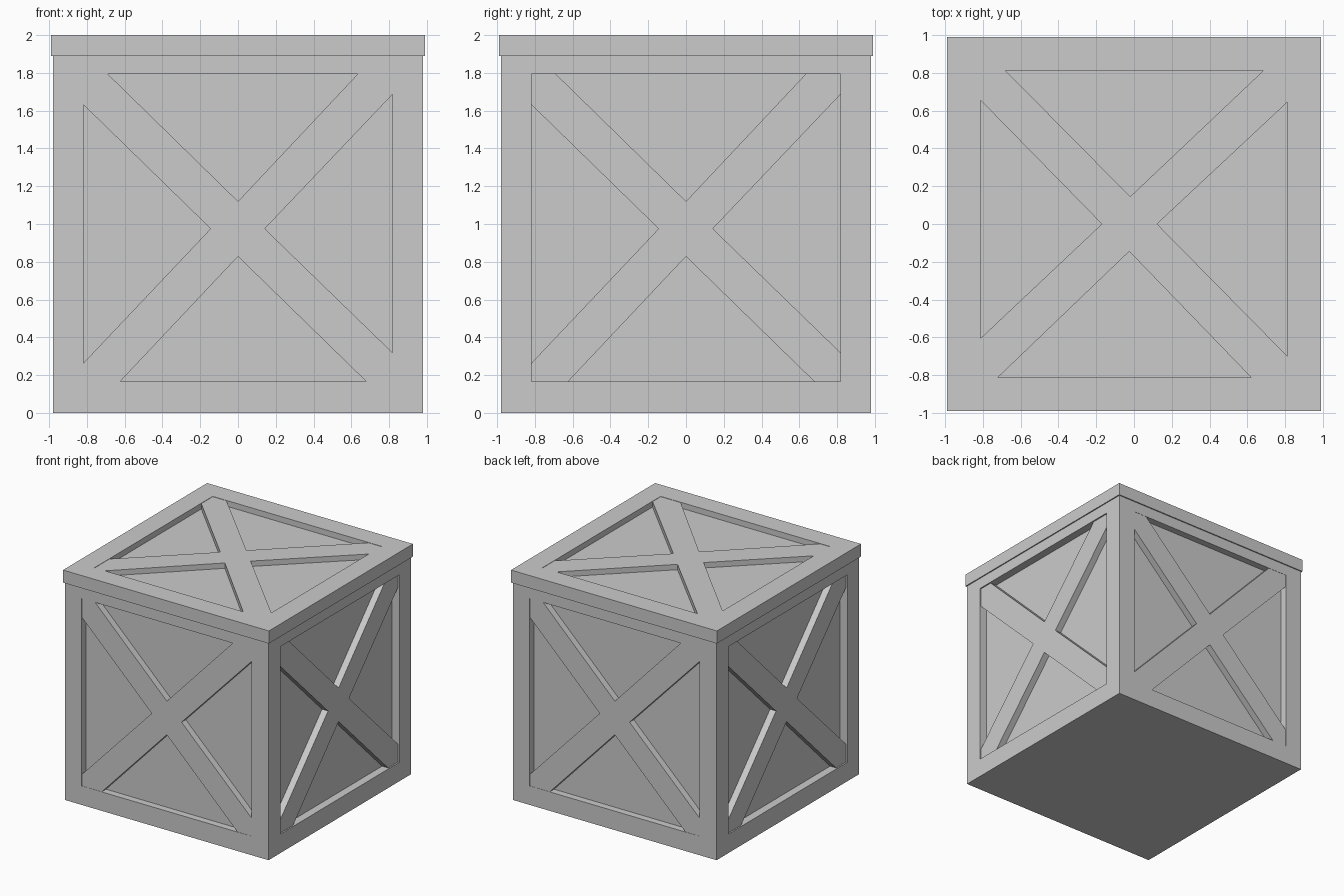
import bpy, bmesh
from math import pi
from mathutils import Matrix, Vector

if "Cube" in bpy.data.objects:
    bpy.data.objects.remove(bpy.data.objects["Cube"])


def finish(bm, name):
    bmesh.ops.recalc_face_normals(bm, faces=bm.faces)
    me = bpy.data.meshes.new(name)
    bm.to_mesh(me)
    bm.free()
    ob = bpy.data.objects.new(name, me)
    bpy.context.collection.objects.link(ob)
    return ob


def recessed_box(name, half, z0, z1, lo, hi, pick, depth):
    """Box whose picked faces get a sunken panel bounded by lo..hi."""
    bm = bmesh.new()
    bmesh.ops.create_cube(bm, size=2)
    mid, hz = (z0 + z1) / 2, (z1 - z0) / 2
    for v in bm.verts:
        v.co = (v.co.x * half, v.co.y * half, v.co.z * hz + mid)
    bm.normal_update()
    for f in [f for f in bm.faces if pick(f.normal)]:
        n = f.normal.copy()
        ax = max(range(3), key=lambda i: abs(n[i]))
        bmesh.ops.inset_individual(bm, faces=[f], thickness=0.02)
        c = f.calc_center_median()
        d = depth[ax]
        inner = [v.co - c for v in f.verts]
        for v, r in zip(f.verts, inner):
            for i in range(3):
                if i != ax:
                    v.co[i] = hi[i] if r[i] > 0 else lo[i]
        # sink the panel with straight walls
        res = bmesh.ops.extrude_discrete_faces(bm, faces=[f])
        for v in res['faces'][0].verts:
            v.co -= n * d
    return finish(bm, name)


def cross_brace(name, outline, bottom, top, matrix):
    """X-shaped board extruded from its outline along local z."""
    bm = bmesh.new()
    face = bm.faces.new([bm.verts.new((u, v, bottom)) for u, v in outline])
    res = bmesh.ops.extrude_face_region(bm, geom=[face])
    for v in res['geom']:
        if isinstance(v, bmesh.types.BMVert):
            v.co.z = top
    bm.transform(matrix)
    return finish(bm, name)


HALF = 0.98
DEPTH = (0.07, 0.06, 0.05)

# crate body with a sunken panel on each side
recessed_box("crate_body", HALF, 0, 1.89, (-.817, -.817, .165), (.817, .817, 1.795),
             lambda n: abs(n.z) < 0.5, DEPTH)

# lid with a sunken top panel
recessed_box("lid", 0.99, 1.89, 2.0, (-.812, -.812, 0), (.812, .812, 0),
             lambda n: n.z > 0.5, DEPTH)

# cross braces on the four sides
side = [(-.817, 1.63), (-.145, .975), (-.817, .265), (-.817, .165), (-.625, .165), (0, .828),
        (.68, .165), (.817, .165), (.817, .32), (.142, .975), (.817, 1.685), (.817, 1.795),
        (.635, 1.795), (0, 1.12), (-.69, 1.795), (-.817, 1.795)]
for k, label in enumerate(("front", "right", "back", "left")):
    m = Matrix.Rotation(k * pi / 2, 4, 'Z') @ Matrix.Rotation(pi / 2, 4, 'X')
    depth, drop = (DEPTH[0], 0.012) if k % 2 else (DEPTH[1], 0.002)
    cross_brace(label + "_brace", side, HALF - depth - 0.01, HALF - drop, m)

# cross brace on the lid
top = [(-.812, .655), (-.17, 0), (-.812, -.605), (-.812, -.812), (-.72, -.812), (-.025, -.145),
       (.62, -.812), (.812, -.812), (.812, -.70), (.122, 0), (.812, .645), (.812, .812),
       (.685, .812), (-.02, .145), (-.68, .812), (-.812, .812)]
cross_brace("lid_brace", top, 2.0 - DEPTH[2] - 0.01, 1.997, Matrix.Identity(4))
